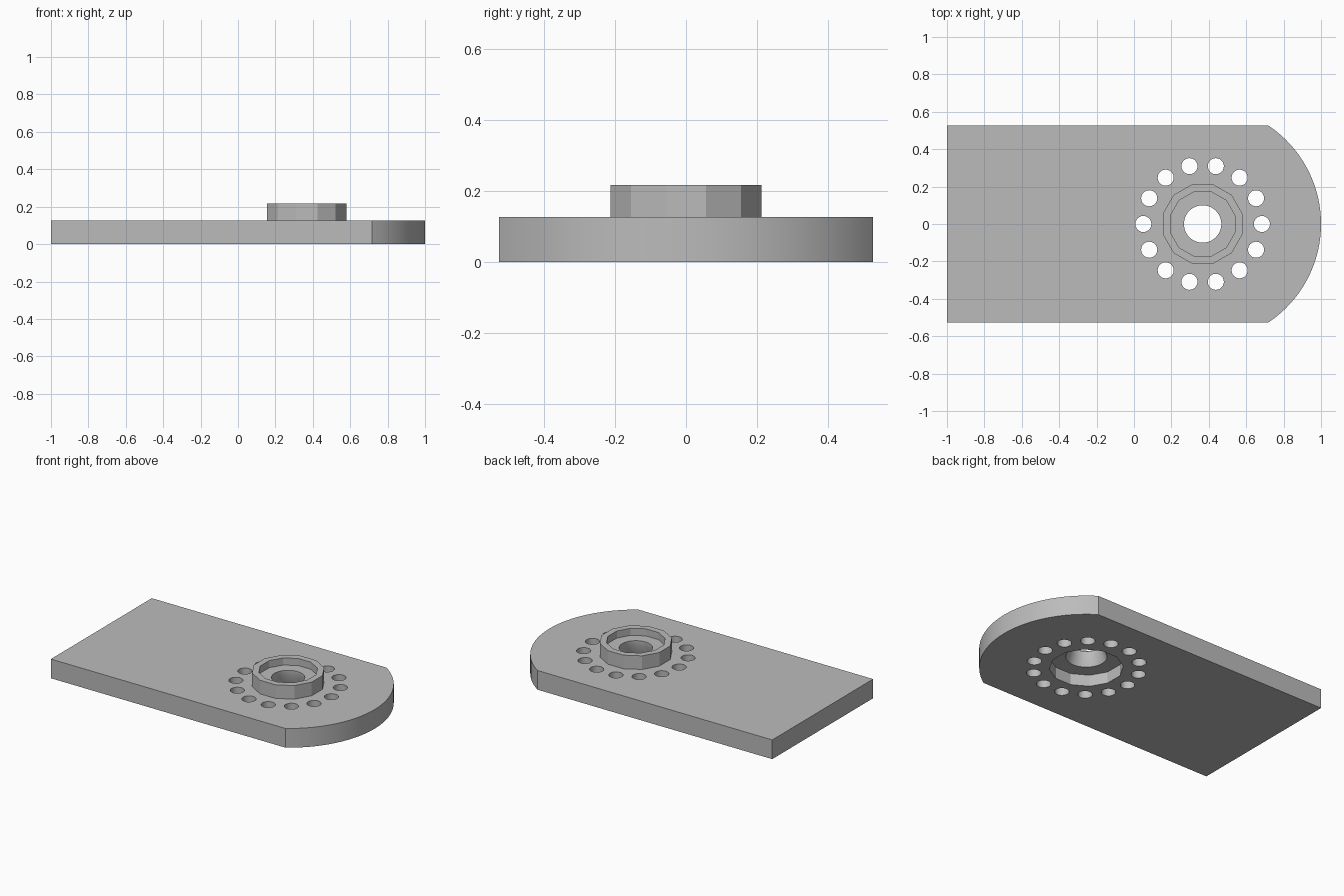
import bpy, bmesh, math

if "Cube" in bpy.data.objects:
    bpy.data.objects.remove(bpy.data.objects["Cube"], do_unlink=True)

CX, HALF_W, THICK, TOP = 0.367, 0.527, 0.127, 0.217
END_R = 1 - CX
FLAT = math.cos(math.radians(15))

grey = bpy.data.materials.new("plain_grey")
grey.use_nodes = True
grey.diffuse_color = (0.5, 0.5, 0.5, 1)
grey.node_tree.nodes["Principled BSDF"].inputs["Base Color"].default_value = (0.5, 0.5, 0.5, 1)


def loft(name, rings):
    """Solid through a stack of rings with equal point counts."""
    bm = bmesh.new()
    loops = [[bm.verts.new(p) for p in ring] for ring in rings]
    n = len(loops[0])
    for low, high in zip(loops, loops[1:]):
        for i in range(n):
            j = (i + 1) % n
            bm.faces.new((low[i], low[j], high[j], high[i]))
    bm.faces.new(loops[0][::-1])
    bm.faces.new(loops[-1])
    mesh = bpy.data.meshes.new(name)
    bm.to_mesh(mesh)
    bm.free()
    mesh.materials.append(grey)
    obj = bpy.data.objects.new(name, mesh)
    bpy.context.collection.objects.link(obj)
    return obj


def circle(r, z, n, x=CX, y=0.0, turn=0.0):
    angles = [turn + math.tau * i / n for i in range(n)]
    return [(x + r * math.cos(a), y + r * math.sin(a), z) for a in angles]


def twelve_sided(name, apothem, z0, z1):
    return loft(name, [circle(apothem / FLAT, z, 12, turn=math.pi / 12) for z in (z0, z1)])


def combine(target, other, operation):
    mod = target.modifiers.new(operation, "BOOLEAN")
    mod.operation, mod.solver, mod.object = operation, "EXACT", other
    bpy.context.view_layer.update()
    graph = bpy.context.evaluated_depsgraph_get()
    mesh = bpy.data.meshes.new_from_object(target.evaluated_get(graph))
    target.modifiers.clear()
    target.data = mesh
    bpy.data.objects.remove(other, do_unlink=True)


# Base plate with one rounded end
half_angle = math.asin(HALF_W / END_R)
arc = [half_angle * (i / 16 - 1) for i in range(33)]
outline = [(-1, HALF_W), (-1, -HALF_W)]
outline += [(CX + END_R * math.cos(a), END_R * math.sin(a)) for a in arc]
plate = loft("mounting_plate", [[(x, y, z) for x, y in outline] for z in (0, THICK)])

# Raised hub, hollowed above and below
combine(plate, twelve_sided("hub", 0.212, 0.04, TOP), "UNION")
combine(plate, twelve_sided("upper_recess", 0.172, 0.17, 0.3), "DIFFERENCE")
combine(plate, twelve_sided("lower_pocket", 0.2115, -0.1, 0.075), "DIFFERENCE")

# Central bore, flaring towards the underside
bore = loft("bore", [circle(r, z, 48) for r, z in
                     ((0.122, 0.05), (0.122, 0.075), (0.1, 0.14), (0.1, 0.25))])
combine(plate, bore, "DIFFERENCE")

# Ring of small through holes
for i in range(14):
    a = math.tau * i / 14
    hole = loft("hole", [circle(0.043, z, 24, CX + 0.317 * math.cos(a), 0.317 * math.sin(a))
                         for z in (-0.1, 0.3)])
    combine(plate, hole, "DIFFERENCE")

bpy.ops.object.select_all(action="DESELECT")
plate.select_set(True)
bpy.context.view_layer.objects.active = plate
bpy.ops.object.shade_smooth_by_angle(angle=math.radians(25))
